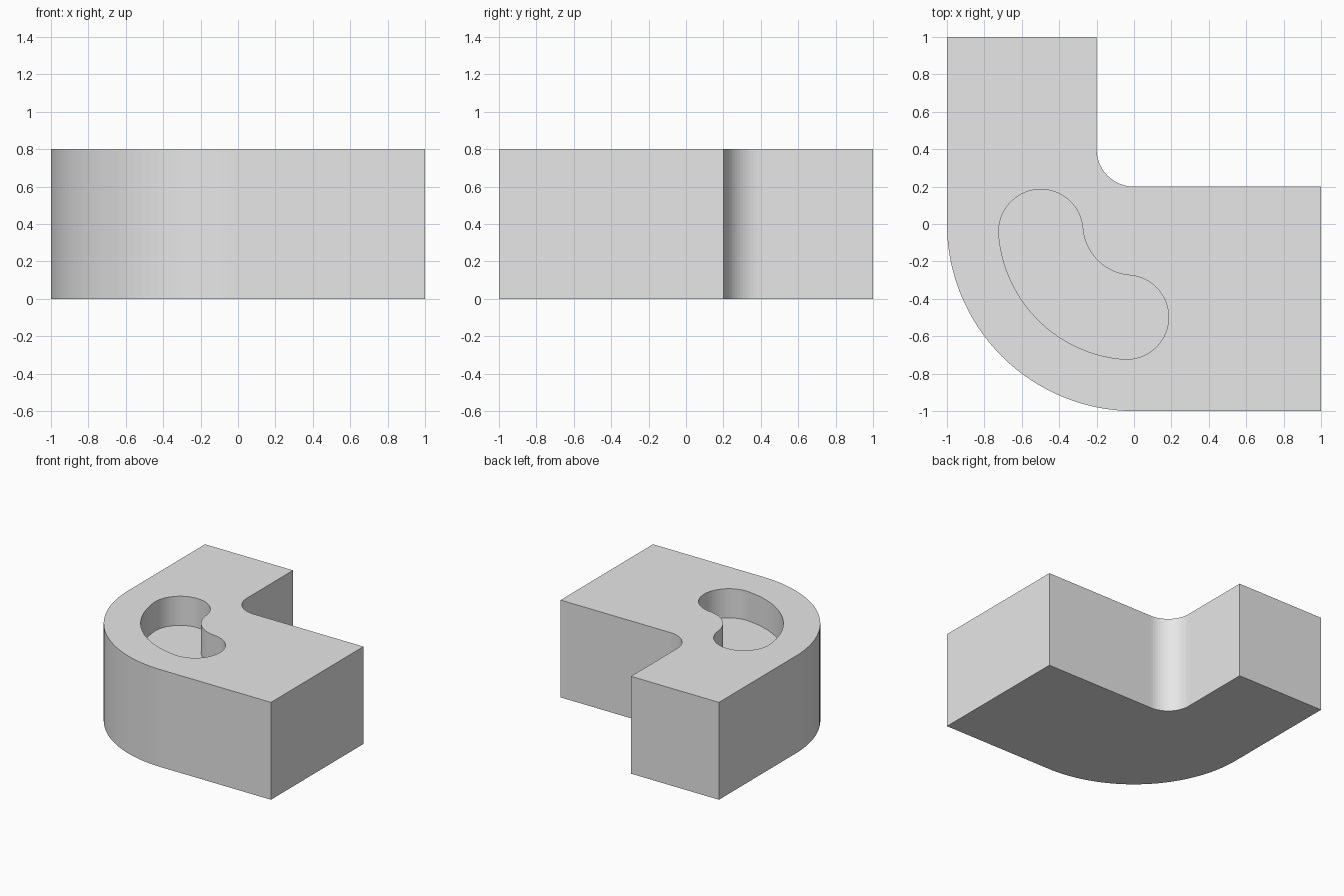
import bpy
import bmesh
from math import cos, sin, radians

HEIGHT = 0.8
POCKET_DEPTH = 0.24
PATH_RADIUS = 0.5      # centre line of the curved pocket
POCKET_HALF = 0.225    # half the pocket width
END_ANGLE = 4.6        # pocket ends stop short of the quarter turn

cube = bpy.data.objects.get("Cube")
if cube:
    bpy.data.objects.remove(cube, do_unlink=True)

grey = bpy.data.materials.new("plain_grey")
grey.use_nodes = True
grey.diffuse_color = (0.8, 0.8, 0.8, 1)
grey.node_tree.nodes["Principled BSDF"].inputs["Base Color"].default_value = (0.8, 0.8, 0.8, 1)


def arc(cx, cy, radius, start, end, steps=32):
    """Points along an arc, angles in degrees."""
    angles = [radians(start + (end - start) * i / steps) for i in range(steps + 1)]
    return [(cx + radius * cos(a), cy + radius * sin(a)) for a in angles]


def prism(name, outline, bottom, top):
    """Extrude a flat outline between two heights."""
    bm = bmesh.new()
    face = bm.faces.new([bm.verts.new((x, y, bottom)) for x, y in outline])
    grown = bmesh.ops.extrude_face_region(bm, geom=[face])["geom"]
    verts = [v for v in grown if isinstance(v, bmesh.types.BMVert)]
    bmesh.ops.translate(bm, verts=verts, vec=(0, 0, top - bottom))
    bmesh.ops.remove_doubles(bm, verts=bm.verts, dist=0.0001)
    bmesh.ops.recalc_face_normals(bm, faces=bm.faces)
    mesh = bpy.data.meshes.new(name)
    bm.to_mesh(mesh)
    bm.free()
    mesh.materials.append(grey)
    obj = bpy.data.objects.new(name, mesh)
    bpy.context.collection.objects.link(obj)
    return obj


# Elbow body: round outer corner, straight arms, small inner fillet
body_outline = arc(0, 0, 1, 180, 270)
body_outline += [(1, -1), (1, 0.2)]
body_outline += arc(0, 0.4, 0.2, 270, 180, 16)
body_outline += [(-0.2, 1), (-1, 1)]
body = prism("elbow_block", body_outline, 0, HEIGHT)

# Curved pocket: two concentric arcs joined by round ends
first, last = 180 + END_ANGLE, 270 - END_ANGLE
start_cap = arc(0, 0, PATH_RADIUS, first, last, 1)[0]
end_cap = arc(0, 0, PATH_RADIUS, first, last, 1)[1]
pocket_outline = arc(0, 0, PATH_RADIUS + POCKET_HALF, first, last)
pocket_outline += arc(*end_cap, POCKET_HALF, last, last + 180)[1:-1]
pocket_outline += arc(0, 0, PATH_RADIUS - POCKET_HALF, last, first)
pocket_outline += arc(*start_cap, POCKET_HALF, first - 180, first)[1:-1]
cutter = prism("pocket_cutter", pocket_outline, HEIGHT - POCKET_DEPTH, HEIGHT + 0.2)
cutter.hide_render = True

# Cut the pocket, then drop the cutter
cut = body.modifiers.new("pocket", "BOOLEAN")
cut.operation = "DIFFERENCE"
cut.solver = "EXACT"
cut.object = cutter
bpy.context.view_layer.objects.active = body
body.select_set(True)
bpy.ops.object.modifier_apply(modifier=cut.name)
bpy.data.objects.remove(cutter, do_unlink=True)
